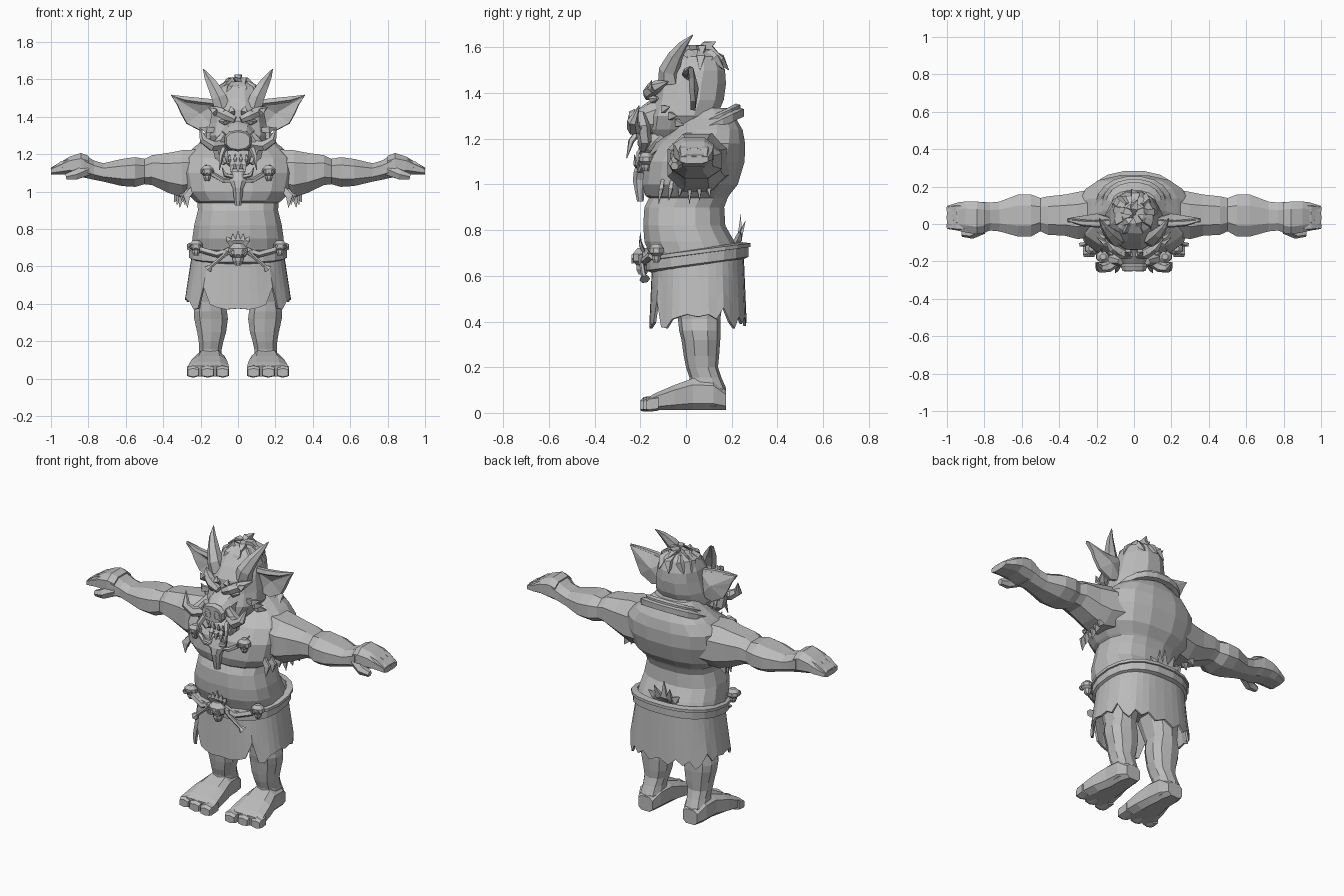
import bpy, bmesh, math, random
from mathutils import Vector

random.seed(4)
MAT = bpy.data.materials.new("grey")
MAT.diffuse_color = (0.5, 0.5, 0.5, 1)


def finish(name, bm, mirror=False, thick=0):
    bmesh.ops.recalc_face_normals(bm, faces=bm.faces)
    me = bpy.data.meshes.new(name)
    bm.to_mesh(me)
    bm.free()
    ob = bpy.data.objects.new(name, me)
    bpy.context.collection.objects.link(ob)
    me.materials.append(MAT)
    if thick:
        m = ob.modifiers.new("thickness", 'SOLIDIFY')
        m.thickness, m.offset = thick, 0
    if mirror:
        ob.modifiers.new("mirror", 'MIRROR').use_mirror_merge = False
    return ob


def skin(bm, rings, caps=True):
    vs = [[bm.verts.new(p) for p in r] for r in rings]
    n = len(vs[0])
    for a, b in zip(vs, vs[1:]):
        for i in range(n):
            bm.faces.new((a[i], a[(i + 1) % n], b[(i + 1) % n], b[i]))
    if caps:
        bm.faces.new(vs[0])
        bm.faces.new(vs[-1])


def oval(n, e=0.85, turn=0.5):
    out = []
    for i in range(n):
        a = 2 * math.pi * (i + turn) / n
        c, s = math.cos(a), math.sin(a)
        out.append((math.copysign(abs(c) ** e, c), math.copysign(abs(s) ** e, s)))
    return out


def loft(name, axis, rows, n=10, e=0.85, mirror=False):
    """Rows are (position on axis, low u, high u, low v, high v)."""
    rings = []
    for t, u0, u1, v0, v1 in rows:
        ring = []
        for c, s in oval(n, e):
            p = [(u0 + u1) / 2 + c * (u1 - u0) / 2, (v0 + v1) / 2 + s * (v1 - v0) / 2]
            p.insert(axis, t)
            ring.append(p)
        rings.append(ring)
    bm = bmesh.new()
    skin(bm, rings)
    return finish(name, bm, mirror)


def add_tube(bm, path, radii, n=6, flat=1.0):
    pts = [Vector(p) for p in path]
    rings = []
    for i, p in enumerate(pts):
        d = (pts[min(i + 1, len(pts) - 1)] - pts[max(i - 1, 0)]).normalized()
        u = d.cross(Vector((0, 1, 0)) if abs(d.y) < 0.8 else Vector((1, 0, 0))).normalized()
        v = d.cross(u)
        rings.append([p + radii[i] * (u * c + v * s * flat) for c, s in oval(n, 1)])
    skin(bm, rings)


def tube(name, path, radii, n=6, flat=1.0, mirror=False):
    bm = bmesh.new()
    add_tube(bm, path, radii, n, flat)
    return finish(name, bm, mirror)


def tuft(name, spikes, r, mirror=False, flat=0.5):
    """Each spike is (base, middle, tip)."""
    bm = bmesh.new()
    for path in spikes:
        add_tube(bm, path, (r * 0.7, r, 0.002), 4, flat)
    return finish(name, bm, mirror)


def band(name, cy, cz, rx, ry, tilt, h, w, n=20):
    """Closed strap around the body, tilted up towards the back."""
    prof = [(0, -h), (w, -h * 0.7), (w, h * 0.7), (0, h)]
    rings = [[((rx + o) * c, cy + (ry + o) * s, cz + tilt * s + z) for c, s in oval(n)]
             for o, z in prof + prof[:1]]
    bm = bmesh.new()
    skin(bm, rings, False)
    return finish(name, bm)


def skull(name, c, s, mirror=False):
    """Small skull facing the front: cranium, cheeks and jaw."""
    x, y, z = c
    rows = [(z - s, 0.3, 0.3), (z - 0.6 * s, 0.5, 0.5), (z - 0.3 * s, 0.55, 0.5),
            (z, 0.95, 0.8), (z + 0.5 * s, 0.9, 0.8), (z + 0.95 * s, 0.4, 0.4)]
    ob = loft(name, 2, [(t, x - a * s, x + a * s, y - b * s, y + b * s) for t, a, b in rows], 8, 1, mirror)
    bm = bmesh.new()
    for k in (-1, 1):  # eye rims
        e = [(x + k * 0.4 * s + 0.3 * s * math.cos(a), y - 0.75 * s, z + 0.15 * s + 0.3 * s * math.sin(a))
             for a in [i * math.pi / 3 for i in range(7)]]
        add_tube(bm, e, [0.1 * s] * 7, 4)
    finish(name + "_eye_rims", bm, mirror)
    return ob


# Torso: belly, overhanging chest, hunched back
loft("torso", 2, [(0.6, -.23, .23, -.13, .23), (0.7, -.25, .25, -.165, .24), (0.75, -.248, .248, -.185, .215),
                  (0.82, -.238, .238, -.19, .175),
                  (0.9, -.218, .218, -.185, .17), (0.94, -.22, .22, -.165, .185), (0.95, -.235, .235, -.18, .19),
                  (1.0, -.285, .285, -.195, .23), (1.1, -.305, .305, -.185, .26), (1.18, -.3, .3, -.135, .262),
                  (1.24, -.235, .235, -.06, .25), (1.29, -.17, .17, -.02, .22), (1.335, -.12, .12, 0.02, .18)], 16, 0.8)

# Arms: shoulder, elbow, forearm, wrist
loft("arm", 0, [(.20, -.07, .2, .97, 1.235), (.30, -.09, .18, .96, 1.23), (.37, -.07, .165, .985, 1.215),
                (.46, -.065, .155, 1.03, 1.2), (.50, -.045, .145, 1.035, 1.18), (.55, -.075, .165, 1.02, 1.19),
                (.62, -.075, .165, 1.025, 1.18), (.72, -.045, .125, 1.05, 1.155), (.77, -.04, .12, 1.06, 1.17),
                (.82, -.06, .125, 1.07, 1.2)], 8, 0.85, True)
# Hands: palm with fingers and a thumb
loft("palm", 0, [(.8, -.05, .12, 1.07, 1.195), (.84, -.06, .125, 1.075, 1.21), (.9, -.05, .125, 1.09, 1.19),
                 (.94, -.04, .12, 1.09, 1.165), (1.0, -.03, .1, 1.09, 1.13)], 8, 0.7, True)
tube("thumb", [(.81, -.02, 1.115), (.87, -.05, 1.09), (.92, -.05, 1.08)], (.035, .03, .018), 6, 1, True)
for i in range(3):
    y = -.01 + i * .045
    tube("finger", [(.88, y, 1.16), (.94, y, 1.14), (.995, y, 1.11)], (.025, .028, .018), 5, 1, True)

# Legs and feet
loft("leg", 2, [(.03, .09, .215, .02, .175), (.11, .085, .215, .01, .175), (.155, .085, .21, .015, .155),
                (.2, .075, .213, .0, .14), (.25, .06, .222, -.01, .145), (.32, .05, .238, -.02, .15),
                (.36, .055, .24, -.03, .15), (.41, .07, .225, -.035, .15), (.55, .04, .23, -.08, .17)], 10, 0.85, True)
loft("foot", 1, [(.175, .1, .2, .01, .1), (.12, .08, .225, .01, .15), (.03, .07, .23, .01, .155),
                 (-.05, .055, .255, .01, .125), (-.13, .045, .27, .01, .09), (-.165, .045, .272, .01, .07)], 8, 0.6, True)
for i, (x0, x1) in enumerate([(.045, .12), (.125, .2), (.205, .275)]):
    y = -.2 + i * .012
    loft("toe", 1, [(-.12, x0, x1, .01, .075), (y + .015, x0, x1, .005, .07), (y, x0 + .005, x1 - .005, .01, .055)],
         6, 0.5, True)

# Ragged skirt: broad panels with a few slits
n = 40
hem = [.375, .37, .38, .395, .49, .375, .37, .41, .42, .43, .42, .43, .41, .46, .40, .37, .42, .39, .42, .38, .41]
rings = []
for k in range(4):
    f = k / 3
    ring = []
    for i, (c, s) in enumerate(oval(n, 0.8, 0)):
        low = hem[abs((i - 30 + 20) % 40 - 20)]
        top = .67 + .02 * s
        ring.append(((.24 + .038 * f) * c, .052 + (.195 + .012 * f) * s, top + (low - top) * f))
    rings.append(ring)
bm = bmesh.new()
skin(bm, rings, False)
finish("skirt", bm, thick=.012)

# Belt and collar straps
band("belt", .05, .68, .24, .2, .03, .038, .026)
band("belt_edge", .05, .705, .245, .205, .03, .012, .03)
band("collar", .065, 1.225, .185, .165, .09, .024, .025)
band("collar_fold", .075, 1.26, .155, .145, .075, .02, .02)

# Belt trophies: skulls, bones and crest
skull("buckle_skull", (0, -.19, .665), .06)
skull("belt_skull", (.225, -.13, .70), .042, True)
tube("belt_bone", [(.06, -.19, .68), (.075, -.195, .66), (.145, -.185, .60), (.16, -.18, .585)],
     (.022, .011, .011, .024), 6, 1, True)
tube("belt_rope", [(.04, -.18, .69), (.11, -.18, .665), (.2, -.15, .69)], (.018, .018, .018), 5, 1, True)
tuft("buckle_crest", [((x * .4, -.18, .70), (x * .8, -.2, .74), (x, -.2, .79 - abs(x) * .5))
                      for x in (-.06, -.03, 0, .03, .06)], .02)
tuft("back_plume", [((-.02 + x * .3, .2, .72), (-.02 + x, .235, .77), (-.02 + x * 1.5, .24 + .02 * (i % 2), z))
                    for i, (x, z) in enumerate([(-.07, .8), (-.035, .84), (0, .87), (.035, .84), (.07, .79)])], .028)

# Necklace: cords, skulls, long animal skull
tube("necklace_cord", [(.18, .0, 1.225), (.185, -.08, 1.18), (.165, -.17, 1.11), (.08, -.2, 1.06), (0, -.205, 1.06)],
     [.013] * 5, 5, 1, True)
skull("necklace_skull", (.165, -.175, 1.10), .042, True)
loft("beast_skull", 2, [(.925, -.018, .018, -.215, -.185), (.97, -.024, .024, -.225, -.18),
                        (1.02, -.03, .03, -.235, -.17), (1.06, -.05, .05, -.23, -.17), (1.11, -.03, .03, -.21, -.15)], 8)
tube("beast_skull_horn", [(.03, -.21, 1.08), (.07, -.22, 1.09), (.085, -.225, 1.13)], (.014, .011, .002), 5, 1, True)
tuft("armpit_fur", [((.24 + .012 * i, -.1 + .04 * i, 1.02), (.275 + .01 * i, -.11 + .042 * i, .975),
                     (.27 + .014 * i, -.12 + .045 * i, .915 + .015 * (i % 3))) for i in range(6)], .026, True)

# Head
loft("head", 2, [(1.2, -.09, .09, -.15, .06), (1.24, -.13, .13, -.17, .11), (1.30, -.165, .165, -.165, .14),
                 (1.37, -.155, .155, -.145, .17), (1.44, -.14, .14, -.14, .18), (1.50, -.13, .13, -.1, .175),
                 (1.56, -.105, .105, -.05, .15), (1.59, -.05, .05, .0, .11)], 12, 0.9)
loft("snout", 1, [(-.1, -.1, .1, 1.21, 1.40), (-.17, -.08, .08, 1.215, 1.36), (-.215, -.062, .062, 1.225, 1.325),
                  (-.225, -.075, .075, 1.215, 1.33), (-.25, -.065, .065, 1.225, 1.32)], 10, 0.85)
tube("nostril", [(.03 + .018 * math.cos(a), -.248, 1.27 + .026 * math.sin(a))
                 for a in [i * math.pi / 4 for i in range(9)]], [.007] * 9, 4, 1, True)
loft("jaw", 2, [(1.12, -.03, .03, -.2, -.13), (1.15, -.065, .065, -.21, -.08), (1.19, -.085, .085, -.2, 0),
                (1.22, -.09, .09, -.17, .03)], 10)
tube("jowl", [(.07, -.2, 1.31), (.11, -.19, 1.25), (.1, -.18, 1.19), (.07, -.19, 1.15)], (.02, .035, .03, .015), 6, 1, True)
tuft("teeth", [((x, -.2, 1.16), (x, -.208, 1.175), (x, -.21, 1.2)) for x in (-.045, -.015, .015, .045)], .012)
tuft("beard", [((x, -.19, 1.17), (x * 1.1, -.21, 1.14), (x * 1.2, -.215, 1.1)) for x in (-.03, 0, .03)], .018)
tube("fang", [(.075, -.21, 1.23), (.09, -.24, 1.19), (.1, -.26, 1.115)], (.016, .014, .002), 5, 1, True)
tube("tusk", [(.08, -.19, 1.25), (.14, -.23, 1.245), (.185, -.235, 1.275), (.205, -.205, 1.345)],
     (.03, .03, .024, .002), 6, 1, True)
# Eyes, brows and cheek fur
tube("brow", [(.015, -.165, 1.385), (.06, -.16, 1.405), (.115, -.125, 1.43), (.155, -.08, 1.45)],
     (.02, .03, .028, .004), 6, 1, True)
tube("eye", [(.045, -.145, 1.372), (.07, -.145, 1.374), (.1, -.125, 1.378)], (.006, .02, .006), 6, 1, True)
tuft("brow_fur", [((x, -.14, 1.41), (x * 1.1, -.16, 1.43), (x * 1.3, -.15, 1.46 - .1 * x)) for x in (.03, .075, .115)],
     .024, True)
tuft("cheek_fur", [((.12, -.09 + .03 * i, 1.33 - .03 * i), (.165, -.1 + .03 * i, 1.33 - .03 * i),
                    (.2, -.07 + .03 * i, 1.34 - .04 * i)) for i in range(3)], .025, True)

# Ears: thin leaf with a thicker rim on top
bm = bmesh.new()
pts = [(.11, .015, 1.475), (.22, .01, 1.49), (.355, .02, 1.512), (.325, .025, 1.465), (.305, .025, 1.42),
       (.275, .03, 1.365), (.2, .03, 1.325), (.13, .03, 1.345)]
mid = bm.verts.new((.2, .045, 1.42))
ev = [bm.verts.new(p) for p in pts]
for i in range(len(ev)):
    bm.faces.new((ev[i], ev[(i + 1) % len(ev)], mid))
finish("ear", bm, True, .022)
tube("ear_rim", [(.11, .01, 1.475), (.2, .0, 1.485), (.28, .005, 1.495), (.358, .02, 1.515)],
     (.02, .02, .017, .004), 5, 1, True)

# Horns
tube("horn", [(.085, -.07, 1.45), (.1, -.075, 1.5), (.133, -.045, 1.565), (.163, -.01, 1.615), (.185, .03, 1.655)],
     (.05, .045, .033, .019, .002), 6, 1, True)


# Hair: leaf locks fanned over the dome of the crown
def dome(a, t, k):
    return (.12 * k * math.sin(t) * math.cos(a), .055 + .125 * k * math.sin(t) * math.sin(a), 1.45 + .145 * k * math.cos(t))


locks = []
for count, t0, shift in ((5, .05, .3), (9, .5, .1)):
    for i in range(count):
        a = 2 * math.pi * i / count + shift
        b = a + random.uniform(-.3, .3)
        locks.append((dome(a, t0, 1), dome(a, t0 + .35, 1.03), dome(b, t0 + .75, 1.12)))
locks.append(((0, .06, 1.585), (.0, .09, 1.605), (.02, .13, 1.625)))
tuft("hair", locks, .032, flat=.8)
